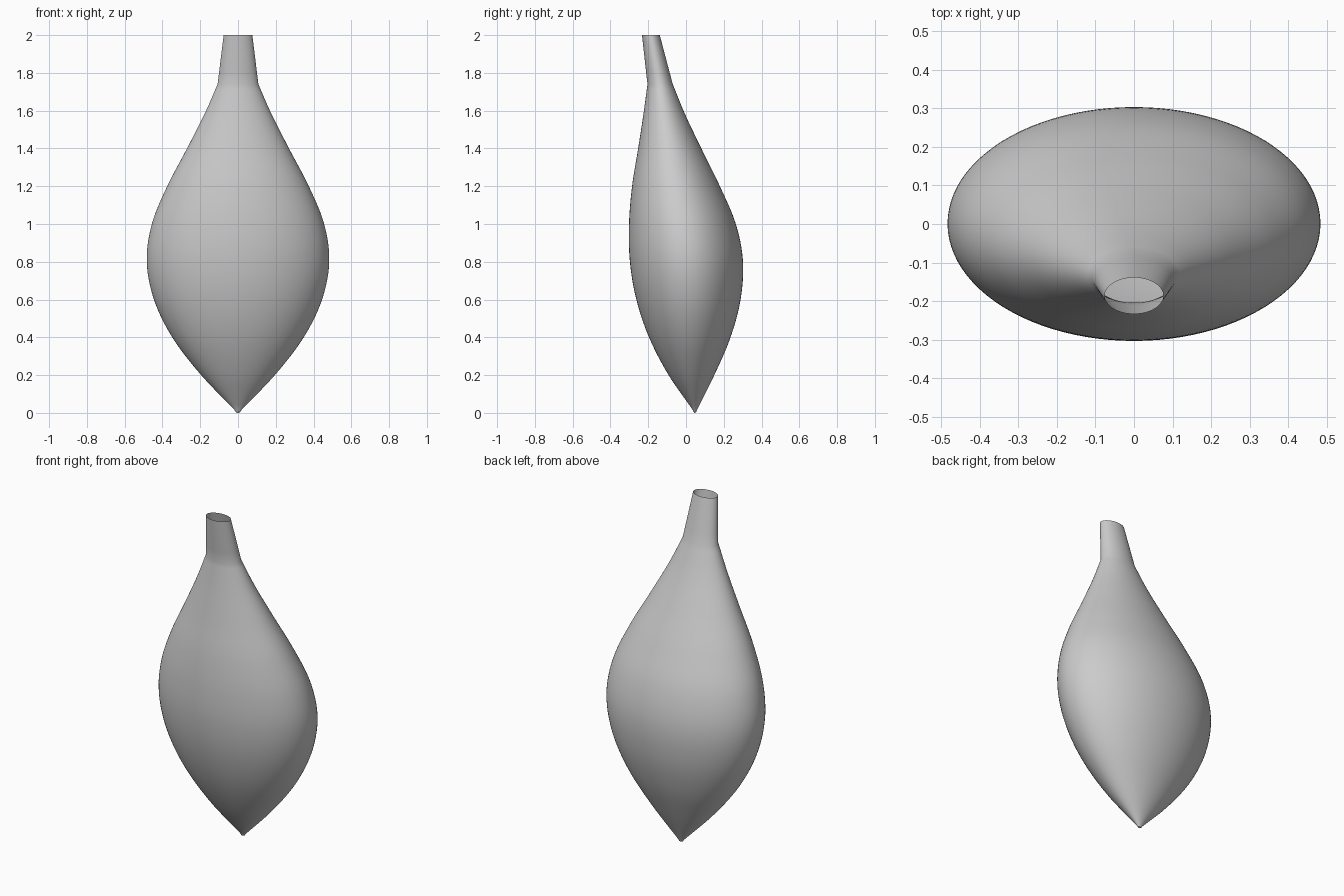
import bpy, bmesh, math

if "Cube" in bpy.data.objects:
    bpy.data.objects.remove(bpy.data.objects["Cube"])

# Body sections: height, half-width in x, centre in y
BODY = [(0.015, 0.018, 0.047), (0.2, 0.195, 0.029), (0.4, 0.348, 0.020),
        (0.6, 0.445, 0.013), (0.83, 0.483, 0.0), (1.0, 0.456, -0.019),
        (1.2, 0.375, -0.053), (1.4, 0.270, -0.086), (1.6, 0.169, -0.118),
        (1.74, 0.108, -0.137)]
NECK_TOP = (2.0, 0.076, -0.186)
DEPTH = 0.62      # y radius relative to x radius
SIDES = 96


def smooth_value(points, z, k):
    """Cubic interpolation of column k at height z."""
    last = len(points) - 1
    i = max(j for j in range(last) if points[j][0] <= z + 1e-9)

    def slope(j):
        a, b = points[max(j - 1, 0)], points[min(j + 1, last)]
        if j in (0, last):
            return (b[k] - a[k]) / (b[0] - a[0])
        p = points[j]
        h0, h1 = p[0] - a[0], b[0] - p[0]
        return ((p[k] - a[k]) / h0 * h1 + (b[k] - p[k]) / h1 * h0) / (h0 + h1)

    p, q = points[i], points[i + 1]
    h = q[0] - p[0]
    t = (z - p[0]) / h
    return ((2*t**3 - 3*t**2 + 1) * p[k] + (t**3 - 2*t**2 + t) * h * slope(i)
            + (3*t**2 - 2*t**3) * q[k] + (t**3 - t**2) * h * slope(i + 1))


# Rounded tip, smooth body, straight neck
sections = [(0.004, 0.011, 0.047)]
STEPS = 64
for n in range(STEPS + 1):
    z = BODY[0][0] + (BODY[-1][0] - BODY[0][0]) * n / STEPS
    sections.append((z, smooth_value(BODY, z, 1), smooth_value(BODY, z, 2)))
for n in range(1, 5):
    sections.append(tuple(a + (b - a) * n / 4 for a, b in zip(BODY[-1], NECK_TOP)))

# Loft the elliptical rings into one open shell
bm = bmesh.new()
rings = []
for z, r, cy in sections:
    rings.append([bm.verts.new((r * math.cos(2 * math.pi * i / SIDES),
                                cy + r * DEPTH * math.sin(2 * math.pi * i / SIDES), z))
                  for i in range(SIDES)])
tip = bm.verts.new((0, 0.047, 0))
for i in range(SIDES):
    j = (i + 1) % SIDES
    bm.faces.new((tip, rings[0][j], rings[0][i]))
    for low, high in zip(rings, rings[1:]):
        bm.faces.new((low[i], low[j], high[j], high[i]))
mesh = bpy.data.meshes.new("pod_shell")
bm.to_mesh(mesh)
bm.free()

pod = bpy.data.objects.new("pod_shell", mesh)
bpy.context.collection.objects.link(pod)
bpy.context.view_layer.objects.active = pod
pod.select_set(True)
bpy.ops.object.shade_smooth_by_angle(angle=math.radians(30))
